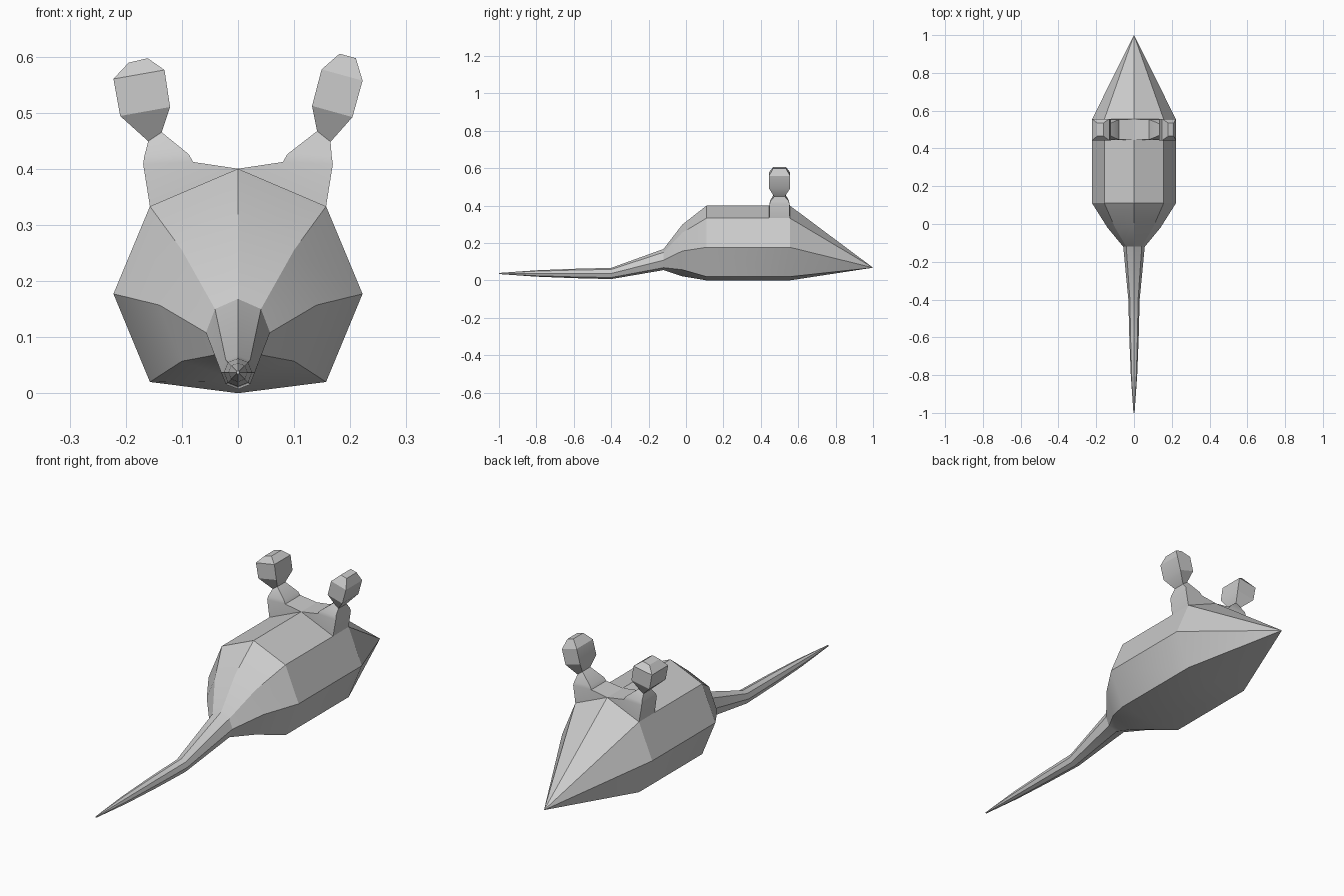
import bpy, bmesh
from mathutils import Vector

if "Cube" in bpy.data.objects:
    bpy.data.objects.remove(bpy.data.objects["Cube"])


def loft(name, rings, cap_start=True, cap_end=True, tip=None):
    """Skin a list of equal-length point rings; optionally close on a tip."""
    bm = bmesh.new()
    vr = [[bm.verts.new(p) for p in r] for r in rings]
    n = len(vr[0])
    for a, b in zip(vr, vr[1:]):
        for i in range(n):
            j = (i + 1) % n
            bm.faces.new((a[i], a[j], b[j], b[i]))
    if cap_start:
        bm.faces.new(vr[0][::-1])
    if tip:
        t = bm.verts.new(tip)
        for i in range(n):
            bm.faces.new((vr[-1][i], vr[-1][(i + 1) % n], t))
    elif cap_end:
        bm.faces.new(vr[-1])
    bm.normal_update()
    bmesh.ops.recalc_face_normals(bm, faces=bm.faces)
    me = bpy.data.meshes.new(name)
    bm.to_mesh(me)
    bm.free()
    ob = bpy.data.objects.new(name, me)
    bpy.context.collection.objects.link(ob)
    bpy.context.view_layer.objects.active = ob
    ob.select_set(True)
    bpy.ops.object.shade_smooth_by_angle(angle=0.5)
    ob.select_set(False)
    return ob


def octagon(y, top, upper, mid, lower, bottom):
    """Mirrored eight-sided ring from its right half."""
    right = [upper, mid, lower]
    pts = [(0, top)] + right + [(0, bottom)] + [(-x, z) for x, z in right[::-1]]
    return [(x, y, z) for x, z in pts]


def tail_ring(y, r):
    d = r * 0.72
    z = 0.037
    return octagon(y, z + r, (d, z + d), (r, z), (d, z - d), z - r)


# Body and tail as one skin, running from tail tip to pointed nose
trunk = (0.40, (0.157, 0.333), (0.222, 0.177), (0.157, 0.02), 0.0)
body_rings = [tail_ring(y, r) for y, r in
              [(-1.0, 0.003), (-0.8, 0.017), (-0.6, 0.025), (-0.4, 0.030)]]
body_rings += [
    octagon(-0.12, 0.168, (0.041, 0.15), (0.057, 0.108), (0.042, 0.068), 0.055),
    octagon(-0.02, 0.298, (0.10, 0.255), (0.14, 0.157), (0.10, 0.057), 0.022),
    octagon(0.11, *trunk),
    octagon(0.555, *trunk),
]
loft("body_and_tail", body_rings, tip=(0, 1.0, 0.068))


def ear(name, side, sections):
    """Each section: inner (x, z), outer (x, z), half depth in y."""
    rings = []
    for (xi, zi), (xo, zo), h in sections:
        rings.append([(side * xi, 0.5 - h, zi), (side * xo, 0.5 - h, zo),
                      (side * xo, 0.5 + h, zo), (side * xi, 0.5 + h, zi)])
    return loft(name, rings, cap_start=False)


# Shared ear root, rising from the back of the head to a narrow neck
root = [
    ((0.0, 0.40), (0.157, 0.333), 0.055),
    ((0.080, 0.412), (0.169, 0.408), 0.053),
    ((0.088, 0.426), (0.167, 0.422), 0.050),
]
# Cube-like ear ends, tilted slightly differently on each side
ear("ear_right", 1, root + [
    ((0.141, 0.467), (0.165, 0.448), 0.028),
    ((0.132, 0.512), (0.204, 0.492), 0.057),
    ((0.149, 0.577), (0.222, 0.557), 0.057),
    ((0.181, 0.605), (0.210, 0.597), 0.035),
])
ear("ear_left", -1, root + [
    ((0.136, 0.465), (0.160, 0.449), 0.028),
    ((0.121, 0.510), (0.210, 0.494), 0.057),
    ((0.131, 0.576), (0.222, 0.560), 0.057),
    ((0.161, 0.597), (0.195, 0.589), 0.035),
])
